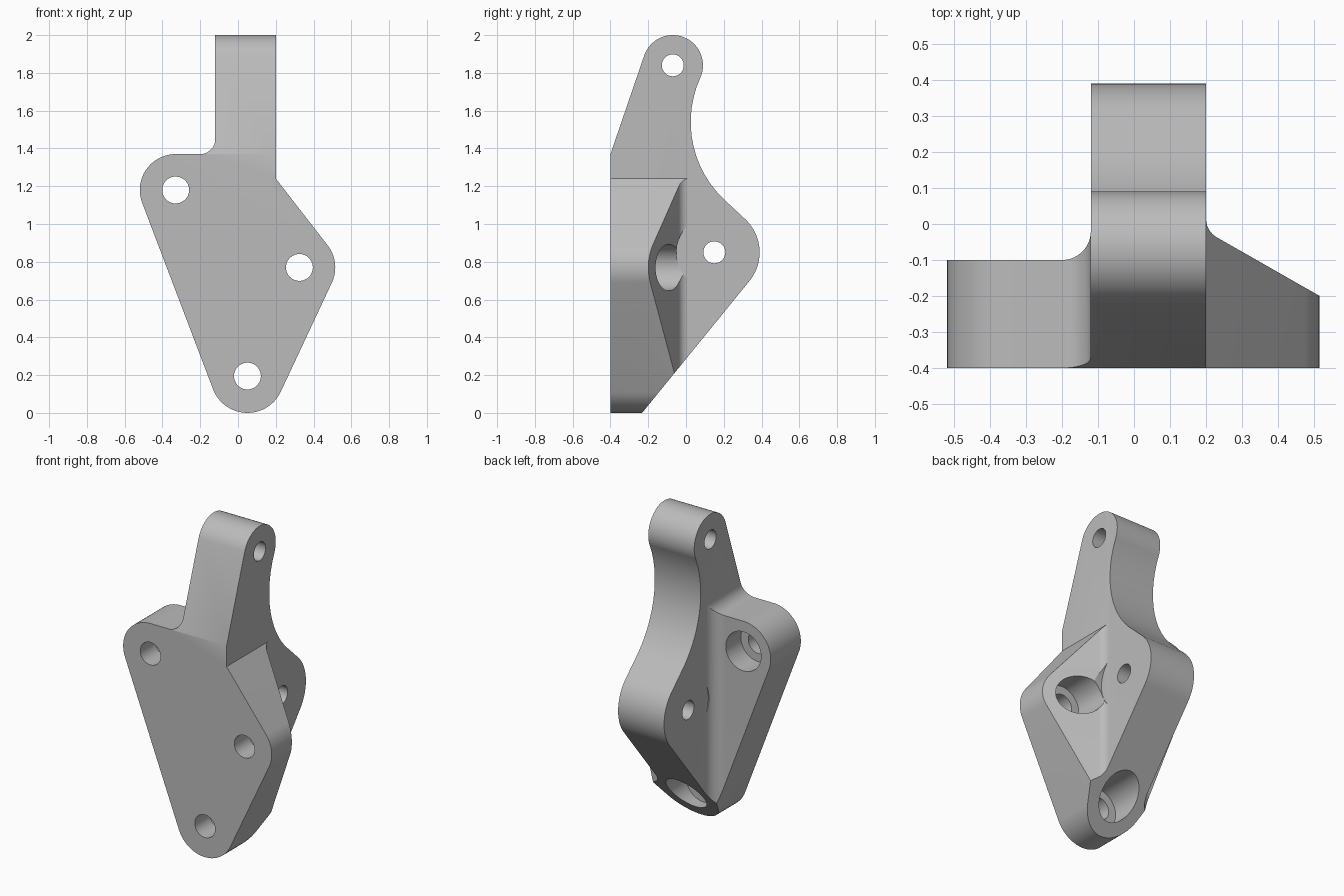
import bpy, bmesh
from math import radians, cos, sin

cube = bpy.data.objects.get("Cube")
if cube:
    bpy.data.objects.remove(cube, do_unlink=True)

grey = bpy.data.materials.new("plain grey")
grey.use_nodes = True
grey.diffuse_color = (0.5, 0.5, 0.5, 1)
grey.node_tree.nodes["Principled BSDF"].inputs["Base Color"].default_value = (0.5, 0.5, 0.5, 1)


def arc(cu, cv, r, start, end):
    """Points along a circular arc, angles in degrees."""
    n = max(3, int(abs(end - start) / 5))
    angles = [radians(start + (end - start) * i / n) for i in range(n + 1)]
    return [(cu + r * cos(a), cv + r * sin(a)) for a in angles]


def disc(cu, cv, r):
    return arc(cu, cv, r, 0, 360)[:-1]


# Where a profile point (u, v) goes when pushed the distance w along an axis
PLACE = {
    "x": lambda u, v, w: (w, u, v),
    "y": lambda u, v, w: (u, w, v),
    "z": lambda u, v, w: (u, v, w),
}


def prism(name, profile, axis, low, high):
    bm = bmesh.new()
    place = PLACE[axis]
    bottom = [bm.verts.new(place(u, v, low)) for u, v in profile]
    top = [bm.verts.new(place(u, v, high)) for u, v in profile]
    bm.faces.new(bottom)
    bm.faces.new(top)
    for i in range(len(profile)):
        j = (i + 1) % len(profile)
        bm.faces.new((bottom[i], bottom[j], top[j], top[i]))
    bmesh.ops.recalc_face_normals(bm, faces=bm.faces)
    mesh = bpy.data.meshes.new(name)
    bm.to_mesh(mesh)
    bm.free()
    mesh.materials.append(grey)
    obj = bpy.data.objects.new(name, mesh)
    bpy.context.collection.objects.link(obj)
    return obj


def combine(body, tool, operation):
    """Apply one boolean and throw the tool away."""
    mod = body.modifiers.new("cut", "BOOLEAN")
    mod.operation = operation
    mod.solver = "EXACT"
    mod.object = tool
    tool.hide_render = True
    bpy.context.view_layer.objects.active = body
    bpy.ops.object.modifier_apply(modifier=mod.name)
    bpy.data.objects.remove(tool, do_unlink=True)


# Front outline: three rounded bolt corners and the upright arm
gap = 0.0005
front = (arc(-0.33, 1.18, 0.19, 90, 201.1)
         + arc(0.05, 0.195, 0.195, 201.1, 334.5)
         + arc(0.325, 0.77, 0.19, -25.5, 38)
         + [(0.2 + gap, 1.24), (0.2 + gap, 2.1), (-0.12 - gap, 2.1)]
         + arc(-0.2 - gap, 1.45, 0.08, 0, -90))

# Side outline: sloped front, round top eye, hollow back, round rear eye
side = ([(-0.4, 1.37), (-0.4, -0.05), (-0.273, -0.05)]
        + arc(0.15, 0.85, 0.24, -40.4, 45)
        + arc(0.59, 1.54, 0.565, 225, 155.6)
        + arc(-0.07, 1.84, 0.16, -24.4, 161))

# Plan outline: flat wing, deep central web and tapered wing with fillets
plan = ([(-0.6, -0.5), (0.6, -0.5), (0.6, -0.248)]
        + arc(0.26, 0.015, 0.06, 240, 180)
        + [(0.2, 0.5), (-0.12, 0.5)]
        + arc(-0.2, -0.02, 0.08, 0, -90)
        + [(-0.6, -0.1)])

bracket = prism("bracket", front, "y", -0.6, 0.6)
combine(bracket, prism("side_shape", side, "x", -0.7, 0.7), "INTERSECT")
combine(bracket, prism("plan_shape", plan, "z", -0.2, 2.2), "INTERSECT")

# Spot faces that clear the wing fillets around the rear pin
for low, high in ((0.2 + gap, 0.5), (-0.5, -0.12 - gap)):
    combine(bracket, prism("spot_face", disc(0.15, 0.85, 0.2), "x", low, high), "DIFFERENCE")

# Bolt holes with counterbores from the back
for x, z in ((-0.33, 1.18), (0.325, 0.77), (0.05, 0.195)):
    combine(bracket, prism("counterbore", disc(x, z, 0.123), "y", -0.25, 0.7), "DIFFERENCE")
    combine(bracket, prism("bolt_hole", disc(x, z, 0.071), "y", -0.7, 0.65), "DIFFERENCE")

# Cross pin holes
for y, z in ((0.15, 0.85), (-0.07, 1.84)):
    combine(bracket, prism("pin_hole", disc(y, z, 0.058), "x", -0.7, 0.7), "DIFFERENCE")

bpy.ops.object.select_all(action="DESELECT")
bracket.select_set(True)
bpy.context.view_layer.objects.active = bracket
bpy.ops.object.shade_smooth_by_angle(angle=radians(25))
